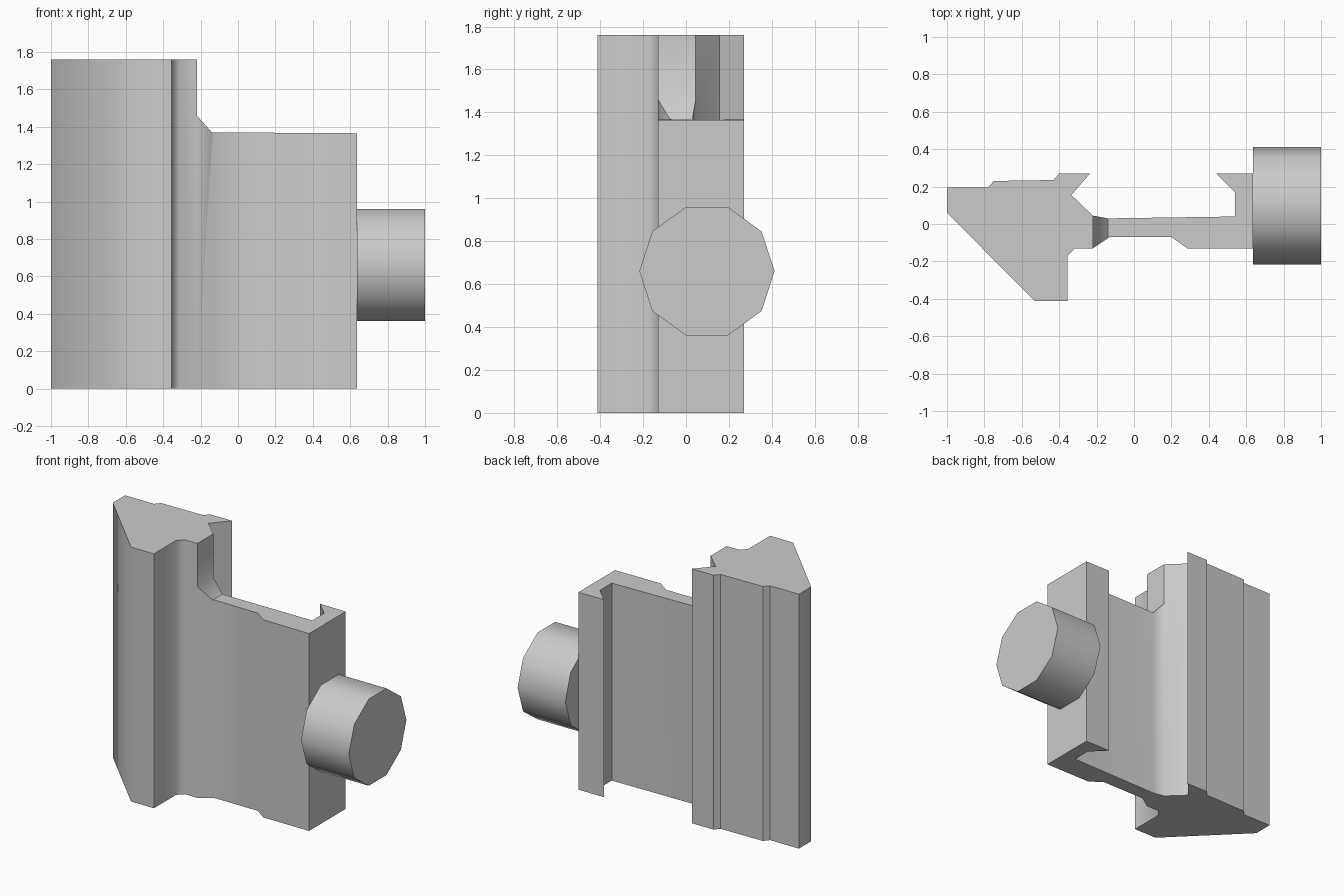
import bpy, bmesh, math
from mathutils import Vector

if "Cube" in bpy.data.objects:
    bpy.data.objects.remove(bpy.data.objects["Cube"])


def prism(name, points, start, depth):
    """Extrude a closed outline of 3D points along a vector."""
    bm = bmesh.new()
    face = bm.faces.new([bm.verts.new(Vector(p) + Vector(start)) for p in points])
    out = bmesh.ops.extrude_face_region(bm, geom=[face], use_keep_orig=True)
    moved = [g for g in out["geom"] if isinstance(g, bmesh.types.BMVert)]
    bmesh.ops.translate(bm, verts=moved, vec=depth)
    bmesh.ops.recalc_face_normals(bm, faces=bm.faces)
    mesh = bpy.data.meshes.new(name)
    bm.to_mesh(mesh)
    bm.free()
    obj = bpy.data.objects.new(name, mesh)
    bpy.context.collection.objects.link(obj)
    return obj


def smooth(obj, degrees):
    bpy.ops.object.select_all(action='DESELECT')
    obj.select_set(True)
    bpy.context.view_layer.objects.active = obj
    bpy.ops.object.shade_smooth_by_angle(angle=math.radians(degrees))


# Body: one cross-section with jaw, thin web and clamp hook
outline = [(-1, 0.195), (-0.78, 0.195), (-0.75, 0.23), (-0.43, 0.235),
           (-0.40, 0.27), (-0.235, 0.27), (-0.335, 0.155), (-0.22, 0.045),
           (-0.14, 0.03), (0.54, 0.04), (0.54, 0.17), (0.44, 0.27),
           (0.635, 0.27), (0.635, -0.13), (0.285, -0.13), (0.20, -0.07),
           (-0.13, -0.07), (-0.22, -0.13), (-0.315, -0.13), (-0.355, -0.17),
           (-0.355, -0.4125), (-0.53, -0.4125), (-1, 0.06)]
body = prism("rail_body", [(x, y, 0) for x, y in outline], (0, 0, 0), (0, 0, 1.76))

# Cutter lowers the web and hook, leaving a sloped step beside the jaw
step = [(-0.22, 1.9), (-0.22, 1.46), (-0.14, 1.37), (0.8, 1.364), (0.8, 1.9)]
cutter = prism("step_cutter", [(x, 0, z) for x, z in step], (0, -0.128 - 0.1, 0), (0, 0.7, 0))

# The hook tip of the jaw ends at x = -0.235, clear of the cutter
cut = body.modifiers.new("step", 'BOOLEAN')
cut.operation = 'DIFFERENCE'
cut.solver = 'EXACT'
cut.object = cutter
bpy.context.view_layer.objects.active = body
body.select_set(True)
bpy.ops.object.modifier_apply(modifier=cut.name)
bpy.data.objects.remove(cutter)
smooth(body, 46)

# Ten-sided clamp knob
ring = [(0, 0.315 * math.cos(i * math.tau / 10), 0.315 * math.sin(i * math.tau / 10))
        for i in range(10)]
knob = prism("clamp_knob", ring, (0.635, 0.0975, 0.66), (0.365, 0, 0))
smooth(knob, 40)
